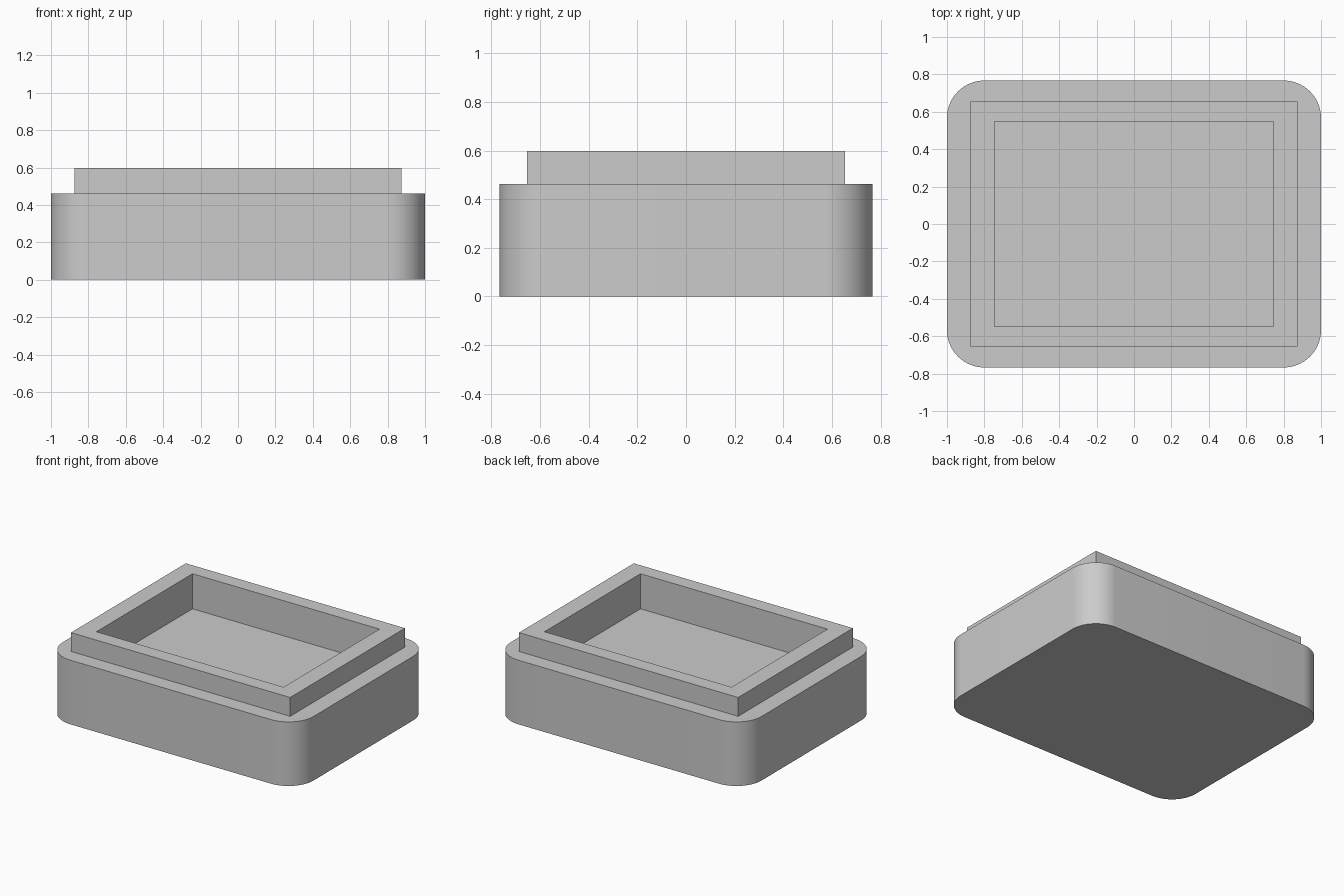
import bpy
import bmesh

default = bpy.data.objects.get("Cube")
if default:
    bpy.data.objects.remove(default, do_unlink=True)

# Single plain grey
grey = bpy.data.materials.new("plain grey")
grey.use_nodes = True
colour = (0.6, 0.6, 0.6, 1)
grey.diffuse_color = colour
grey.node_tree.nodes["Principled BSDF"].inputs["Base Color"].default_value = colour


def block(name, half_x, half_y, bottom, top, radius=0):
    """Upright block, with optional rounded vertical corners."""
    bm = bmesh.new()
    bmesh.ops.create_cube(bm, size=2)
    for v in bm.verts:
        v.co = (v.co.x * half_x, v.co.y * half_y, top if v.co.z > 0 else bottom)
    if radius:
        upright = [e for e in bm.edges
                   if abs(e.verts[0].co.z - e.verts[1].co.z) > 0.01]
        bmesh.ops.bevel(bm, geom=upright, offset=radius, offset_type='OFFSET',
                        segments=16, profile=0.5, affect='EDGES')
    bmesh.ops.recalc_face_normals(bm, faces=bm.faces[:])
    mesh = bpy.data.meshes.new(name)
    bm.to_mesh(mesh)
    bm.free()
    mesh.materials.append(grey)
    obj = bpy.data.objects.new(name, mesh)
    bpy.context.collection.objects.link(obj)
    return obj


def combine(target, tool, operation):
    """Apply a boolean and discard the tool."""
    mod = target.modifiers.new(operation.lower(), 'BOOLEAN')
    mod.operation = operation
    mod.solver = 'EXACT'
    mod.object = tool
    bpy.context.view_layer.objects.active = target
    bpy.ops.object.modifier_apply(modifier=mod.name)
    bpy.data.objects.remove(tool, do_unlink=True)


# Rounded base, raised rectangular lip, and the recess through both
box = block("box_base", 1.0, 0.767, 0, 0.462, radius=0.2)
combine(box, block("lip", 0.874, 0.654, 0.2, 0.598), 'UNION')
combine(box, block("recess_cutter", 0.746, 0.547, 0.345, 0.8), 'DIFFERENCE')

# Smooth corners, crisp edges
bpy.ops.object.select_all(action='DESELECT')
box.select_set(True)
bpy.context.view_layer.objects.active = box
bpy.ops.object.shade_smooth_by_angle(angle=0.6)
